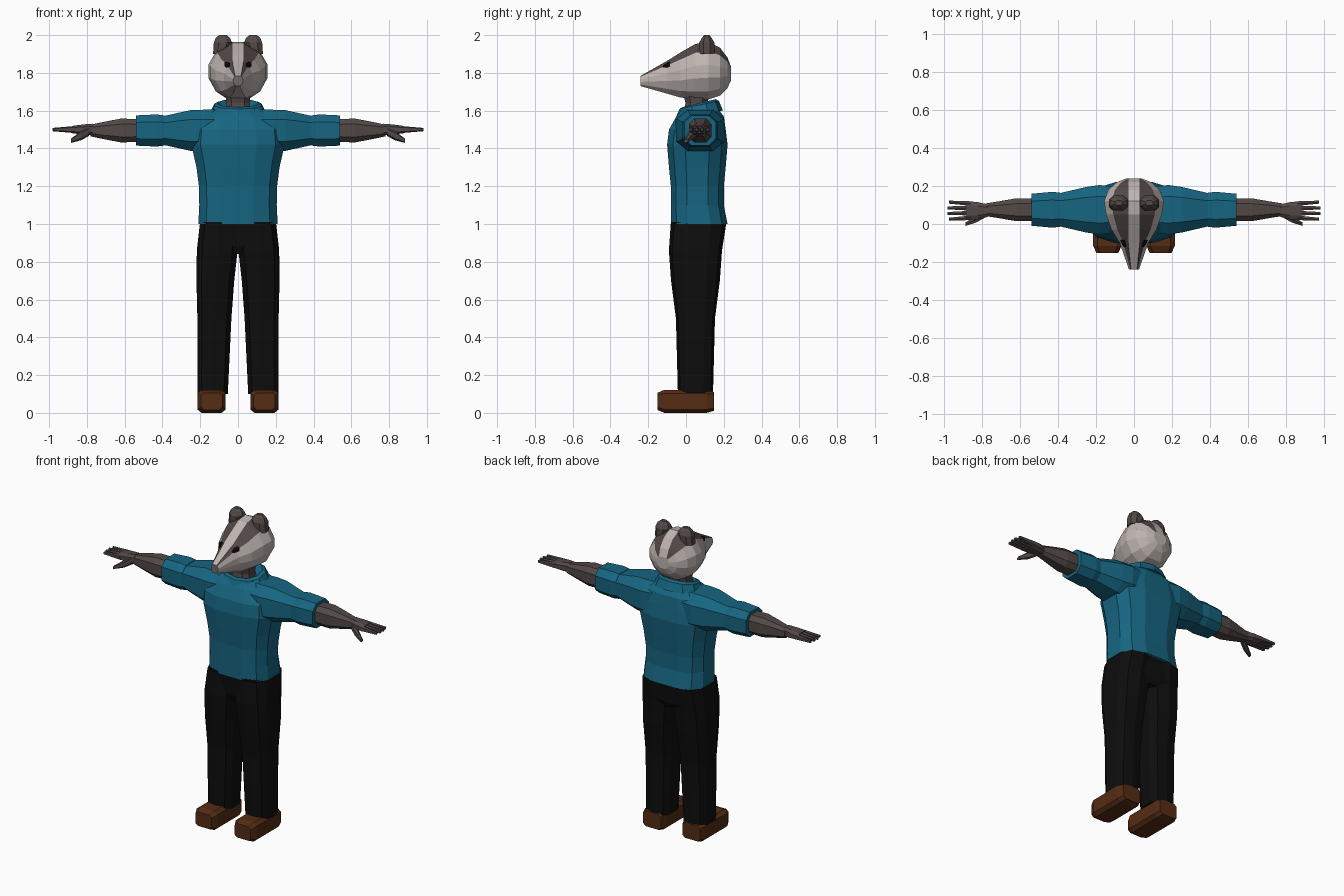
import bpy, bmesh, math

old = bpy.data.objects.get("Cube")
if old:
    bpy.data.objects.remove(old, do_unlink=True)


def material(name, *rgb):
    m = bpy.data.materials.new(name)
    m.use_nodes = True
    m.diffuse_color = (*rgb, 1)
    bsdf = next(node for node in m.node_tree.nodes if node.type == 'BSDF_PRINCIPLED')
    bsdf.inputs["Base Color"].default_value = (*rgb, 1)
    bsdf.inputs["Roughness"].default_value = 0.9
    return m


TEAL = material("teal shirt", 0.008, 0.13, 0.22)
BLACK = material("black cloth", 0.004, 0.004, 0.004)
BROWN = material("brown leather", 0.09, 0.025, 0.007)
DARK = material("dark fur", 0.085, 0.065, 0.063)
LIGHT = material("light fur", 0.52, 0.46, 0.44)
NOSE = material("grey nose", 0.17, 0.14, 0.135)


def skin(name, loops, materials, mirror=False):
    """Bridge equal point loops into a closed, flat-faced body."""
    bm = bmesh.new()
    rows = [[bm.verts.new(point) for point in loop] for loop in loops]
    count = len(rows[0])
    for low, high in zip(rows, rows[1:]):
        for i in range(count):
            j = (i + 1) % count
            bm.faces.new((low[i], low[j], high[j], high[i]))
    for row in (rows[0], rows[-1]):
        bm.faces.new(row)
    bmesh.ops.recalc_face_normals(bm, faces=bm.faces)
    mesh = bpy.data.meshes.new(name)
    bm.to_mesh(mesh)
    bm.free()
    for m in materials:
        mesh.materials.append(m)
    part = bpy.data.objects.new(name, mesh)
    bpy.context.collection.objects.link(part)
    if mirror:
        part.modifiers.new("Mirror", 'MIRROR')
    return part


def section(sides, box):
    """Unit outline: box 1 is round, smaller is squarer."""
    angles = [2 * math.pi * (i + 0.5) / sides for i in range(sides)]
    power = lambda w: math.copysign(abs(w) ** box, w)
    points = [(power(math.cos(a)), power(math.sin(a))) for a in angles]
    reach = max(u for u, v in points)
    return [(u / reach, v / reach) for u, v in points]


def loft(name, axis, centre, rings, mat, sides=8, box=0.7, mirror=False):
    """Rings are (position on axis, half size u, half size v, shift u, shift v); shifts are optional."""
    loops = []
    for at, half_u, half_v, *shift in rings:
        shift_u, shift_v = (shift + [0, 0])[:2]
        loop = []
        for u, v in section(sides, box):
            u = centre[0] + shift_u + u * half_u
            v = centre[1] + shift_v + v * half_v
            loop.append({'x': (at, u, v), 'y': (u, at, v), 'z': (u, v, at)}[axis])
        loops.append(loop)
    return skin(name, loops, [mat], mirror)


# Shirt body
loft("shirt_body", 'z', (0, 0.06), [
    (1, 0.21, 0.15, 0, 0.01), (1.1, 0.205, 0.14), (1.2, 0.207, 0.14), (1.3, 0.22, 0.15),
    (1.42, 0.247, 0.16), (1.5, 0.24, 0.15), (1.57, 0.2, 0.125, 0, 0.015),
    (1.61, 0.13, 0.095, 0, 0.015)], TEAL, sides=12)

# Sleeves with turned cuffs
ARM = (0.075, 1.495)
loft("sleeves", 'x', ARM, [(0.1, 0.12, 0.11), (0.18, 0.13, 0.11), (0.25, 0.12, 0.108),
                           (0.4, 0.085, 0.075)], TEAL, mirror=True)
loft("sleeve_cuffs", 'x', ARM, [(0.39, 0.09, 0.08), (0.43, 0.094, 0.085), (0.54, 0.084, 0.08)],
     TEAL, mirror=True)

# Collar, dipping at the front
collar = [[(u * w, 0.07 + v * w * 0.8, z + v * 0.02) for u, v in section(10, 0.9)]
          for w, z in ((0.15, 1.58), (0.125, 1.63), (0.105, 1.64), (0.07, 1.61))]
skin("collar", collar, [TEAL])

# Neck
loft("neck", 'z', (0, 0.055), [(1.58, 0.07, 0.065), (1.64, 0.062, 0.058), (1.72, 0.07, 0.075)], DARK)

# Forearms, palms and fanned fingers
loft("forearms", 'x', ARM, [(0.5, 0.06, 0.06), (0.62, 0.06, 0.063), (0.7, 0.046, 0.048),
                            (0.78, 0.033, 0.031)], DARK, mirror=True)
HAND = (0.07, 1.5)
loft("palms", 'x', HAND, [(0.77, 0.033, 0.031), (0.82, 0.045, 0.027), (0.88, 0.05, 0.019)],
     DARK, mirror=True)
for i, label in enumerate(("index", "middle", "ring", "little")):
    spread = (i - 1.5) * 0.025
    tip = 0.985 - 0.008 * abs(i - 1.5)
    loft(label + "_fingers", 'x', HAND, [(0.86, 0.012, 0.017, spread),
                                         (tip, 0.008, 0.008, spread * 1.2)],
         DARK, sides=6, mirror=True)
loft("thumbs", 'x', HAND, [(0.79, 0.02, 0.022, -0.02, -0.01), (0.83, 0.016, 0.022, -0.046, -0.032),
                           (0.885, 0.01, 0.01, -0.07, -0.06)], DARK, sides=6, mirror=True)

# Trousers
loft("trouser_seat", 'z', (0, 0.06), [(0.84, 0.1, 0.11), (0.88, 0.19, 0.13), (1.01, 0.2, 0.14)],
     BLACK, sides=12, box=0.6)
loft("trouser_legs", 'z', (0.12, 0.05), [
    (0.1, 0.08, 0.09, 0.014), (0.5, 0.09, 0.1, 0.005), (0.7, 0.1, 0.125), (0.86, 0.108, 0.136, -0.01),
    (1, 0.1, 0.142, -0.018, 0.016)], BLACK, sides=10, box=0.65, mirror=True)

# Shoes
loft("shoes", 'y', (0.14, 0.061), [(-0.152, 0.057, 0.045), (-0.115, 0.075, 0.061),
                                   (0.11, 0.075, 0.061), (0.147, 0.063, 0.05)],
     BROWN, box=0.4, mirror=True)

# Head: long muzzle, dark stripes between a light crown and light cheeks
heads = []
for y, width, low, high in ((-0.24, 0.026, 1.73, 1.79), (-0.1, 0.075, 1.69, 1.87),
                            (-0.03, 0.118, 1.67, 1.91), (0.05, 0.147, 1.66, 1.955),
                            (0.12, 0.157, 1.66, 1.965), (0.18, 0.135, 1.68, 1.935),
                            (0.22, 0.09, 1.72, 1.885), (0.238, 0.045, 1.76, 1.84)):
    crown = min(0.6, 0.03 / width)
    half = [(s, (1 - s ** 2.4) ** 0.6) for s in (crown, 0.74)]
    half += [(1, 0.2), (1, -0.25), (0.75, -0.72), (0.35, -1)]
    outline = half + [(-s, t) for s, t in reversed(half)]
    heads.append([(s * width, y, (low + high) / 2 + t * (high - low) / 2) for s, t in outline])
head = skin("head", heads, [LIGHT, DARK, NOSE])
sides = len(heads[0])
for face in head.data.polygons:
    if len(face.vertices) > 4:
        face.material_index = 2 if face.center.y < 0 else 0
    elif face.index % sides in (0, sides - 2):
        face.material_index = 1

# Ears
loft("ears", 'z', (0.08, 0.11), [(1.9, 0.04, 0.04, 0.012), (1.96, 0.048, 0.04), (1.985, 0.038, 0.026),
                                 (2, 0.02, 0.014)], DARK, box=0.9, mirror=True)

# Eyes, slanted along the stripes
loft("eyes", 'y', (0.052, 1.84), [(-0.122, 0.007, 0.007, -0.008, -0.008), (-0.1, 0.015, 0.013),
                                  (-0.085, 0.013, 0.013, 0.007, 0.005)], BLACK, sides=6, mirror=True)
